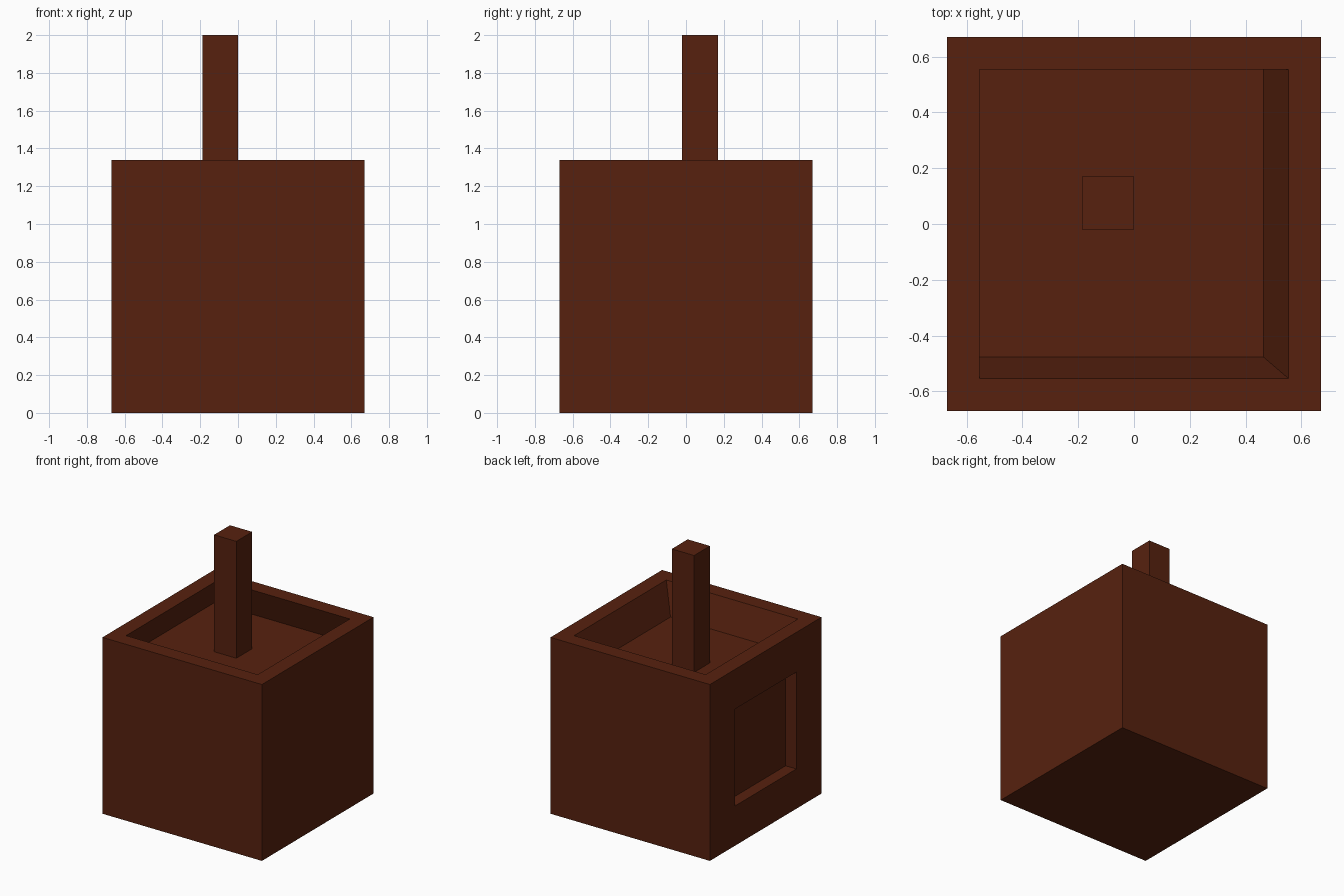
import bpy, bmesh
from mathutils import Vector, Matrix

if "Cube" in bpy.data.objects:
    bpy.data.objects.remove(bpy.data.objects["Cube"])

brown = bpy.data.materials.new("dark_brown")
brown.diffuse_color = (0.095, 0.0155, 0.0046, 1)
brown.use_nodes = True
brown.node_tree.nodes["Principled BSDF"].inputs["Base Color"].default_value = brown.diffuse_color


def box(lo, hi):
    """bmesh box between two corners"""
    lo, hi = Vector(lo), Vector(hi)
    bm = bmesh.new()
    mat = Matrix.Translation((lo + hi) / 2) @ Matrix.Diagonal((*(hi - lo), 1))
    bmesh.ops.create_cube(bm, size=1, matrix=mat)
    bm.normal_update()
    return bm


def recess(bm, direction, border, push):
    """inset the face looking in a direction, then push it inwards"""
    face = max(bm.faces, key=lambda f: f.normal.dot(Vector(direction)) * f.calc_area())
    bmesh.ops.inset_region(bm, faces=[face], thickness=border, use_even_offset=True)
    new = bmesh.ops.extrude_discrete_faces(bm, faces=[face])["faces"][0]
    bmesh.ops.translate(bm, verts=new.verts, vec=push)
    bm.normal_update()


def finish(bm, name):
    me = bpy.data.meshes.new(name)
    bm.to_mesh(me)
    bm.free()
    me.materials.append(brown)
    ob = bpy.data.objects.new(name, me)
    bpy.context.collection.objects.link(ob)


# block body: square pocket in the left side, slanted pocket in the top
body = box((-0.67, -0.67, 0), (0.67, 0.67, 1.34))
recess(body, (-1, 0, 0), 0.302, (0.09, 0, 0))
recess(body, (0, 0, 1), 0.117, (-0.09, 0.077, -0.228))
finish(body, "block_body")

# square post standing on the pocket floor
finish(box((-0.187, -0.02, 1.112), (0.0, 0.17, 2.0)), "post")
